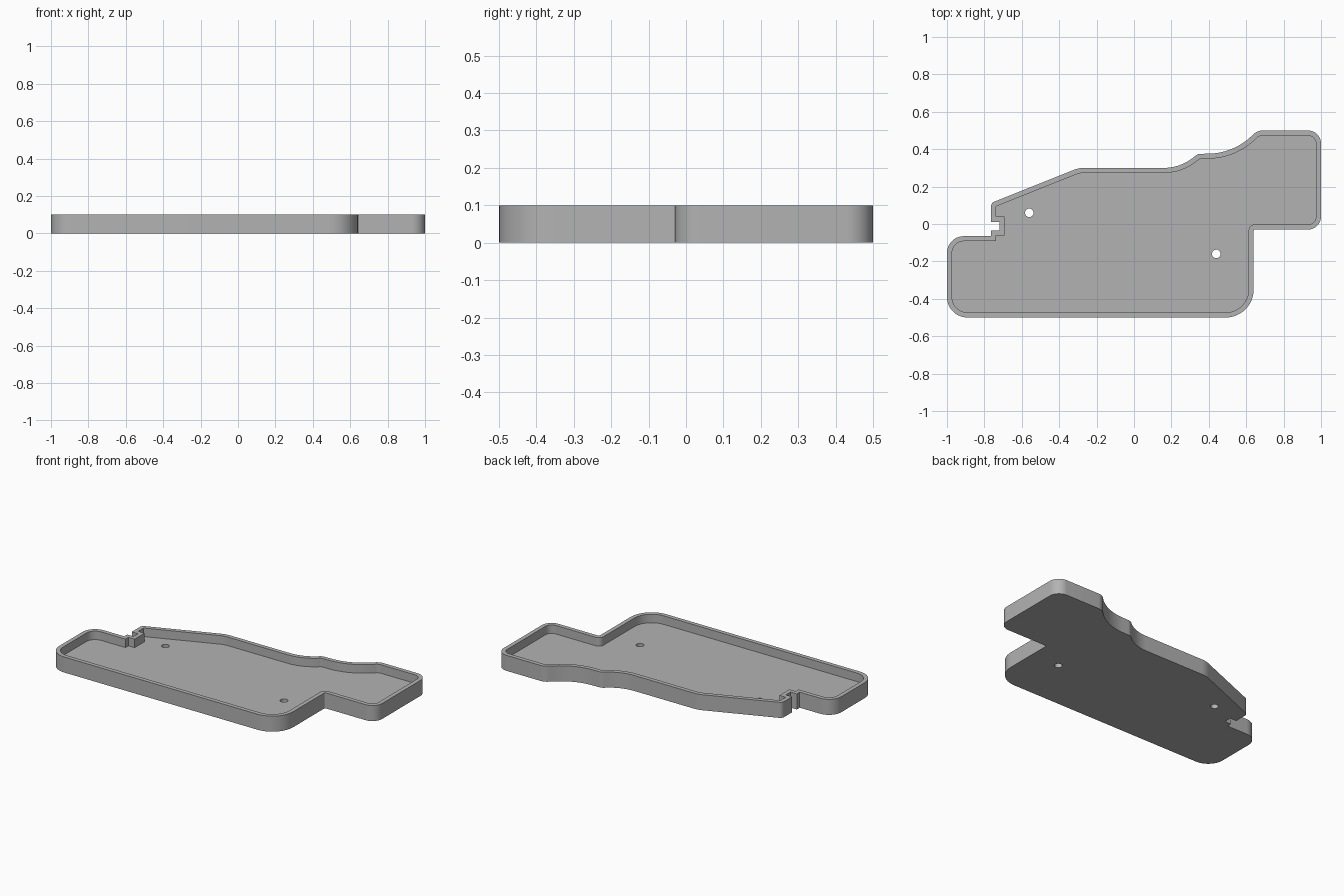
import bpy, bmesh, math
from mathutils import Vector

cube = bpy.data.objects.get("Cube")
if cube:
    bpy.data.objects.remove(cube, do_unlink=True)

HEIGHT, FLOOR, WALL = 0.10, 0.045, 0.027

# Outline corners, counter-clockwise: x, y, fillet radius
CORNERS = [
    (-1, -.5, .11), (.64, -.5, .15), (.64, -.03, .005), (1, -.03, .07),
    (1, .5, .07), (.66, .5, .07), (.531, .378, .34), (.34, .375, .05),
    (.251, .3, .25), (-.295, .3, .15), (-.765, .112, .028),
    # cable slot
    (-.765, .012, 0), (-.72, .012, 0), (-.72, -.035, 0), (-.765, -.035, 0),
    (-.765, -.065, 0), (-1, -.065, .09),
]
HOLES = [(-.56, .06), (.44, -.16)]
HOLE_RADIUS = .023


def outline(inset):
    """Filleted outline moved inwards; point count does not depend on inset."""
    points = []
    n = len(CORNERS)
    for i, (x, y, r) in enumerate(CORNERS):
        p = Vector((x, y))
        a = (p - Vector(CORNERS[i - 1][:2])).normalized()
        b = (Vector(CORNERS[(i + 1) % n][:2]) - p).normalized()
        na, nb = Vector((-a.y, a.x)), Vector((-b.y, b.x))
        p = p + (na + nb) * inset / (1 + na.dot(nb))
        if r == 0:
            points.append(p)
            continue
        turn = math.atan2(a.x * b.y - a.y * b.x, a.dot(b))
        side = 1 if turn > 0 else -1
        radius = max(r - side * inset, .002)
        start = p - a * radius * math.tan(abs(turn) / 2)
        centre = start + na * side * radius
        steps = 12
        for k in range(steps + 1):
            t = turn * k / steps
            s, c = math.sin(t), math.cos(t)
            v = start - centre
            points.append(centre + Vector((v.x * c - v.y * s, v.x * s + v.y * c)))
    return points


def circle(centre, radius, count=24):
    return [Vector(centre) + radius * Vector((math.cos(q), math.sin(q)))
            for q in (2 * math.pi * k / count for k in range(count))]


bm = bmesh.new()


def ring(points, z):
    return [bm.verts.new((p.x, p.y, z)) for p in points]


def bridge(lower, upper):
    for i in range(len(lower)):
        j = (i + 1) % len(lower)
        bm.faces.new((lower[i], lower[j], upper[j], upper[i]))


def fill(rings, up):
    edges = []
    for r in rings:
        for i, v in enumerate(r):
            w = r[(i + 1) % len(r)]
            edges.append(bm.edges.get((v, w)) or bm.edges.new((v, w)))
    bmesh.ops.triangle_fill(bm, edges=edges, use_beauty=True, normal=(0, 0, up))


# Outer wall, rim and inner wall
outer, inner = outline(0), outline(WALL)
base, rim_out = ring(outer, 0), ring(outer, HEIGHT)
rim_in, floor = ring(inner, HEIGHT), ring(inner, FLOOR)
bridge(base, rim_out)
bridge(rim_out, rim_in)
bridge(rim_in, floor)

# Screw holes, then floor and underside around them
low = [ring(circle(c, HOLE_RADIUS), 0) for c in HOLES]
high = [ring(circle(c, HOLE_RADIUS), FLOOR) for c in HOLES]
for a, b in zip(low, high):
    bridge(b, a)
fill([floor] + high, 1)
fill([base] + low, -1)
bmesh.ops.recalc_face_normals(bm, faces=bm.faces)

mesh = bpy.data.meshes.new("case_tray")
bm.to_mesh(mesh)
bm.free()
tray = bpy.data.objects.new("case_tray", mesh)
bpy.context.collection.objects.link(tray)

# Plain grey plastic
grey = bpy.data.materials.new("grey_plastic")
grey.use_nodes = True
colour = (.45, .45, .45, 1)
grey.diffuse_color = colour
grey.node_tree.nodes["Principled BSDF"].inputs["Base Color"].default_value = colour
mesh.materials.append(grey)

bpy.ops.object.select_all(action='DESELECT')
tray.select_set(True)
bpy.context.view_layer.objects.active = tray
bpy.ops.object.shade_smooth_by_angle(angle=math.radians(30))
